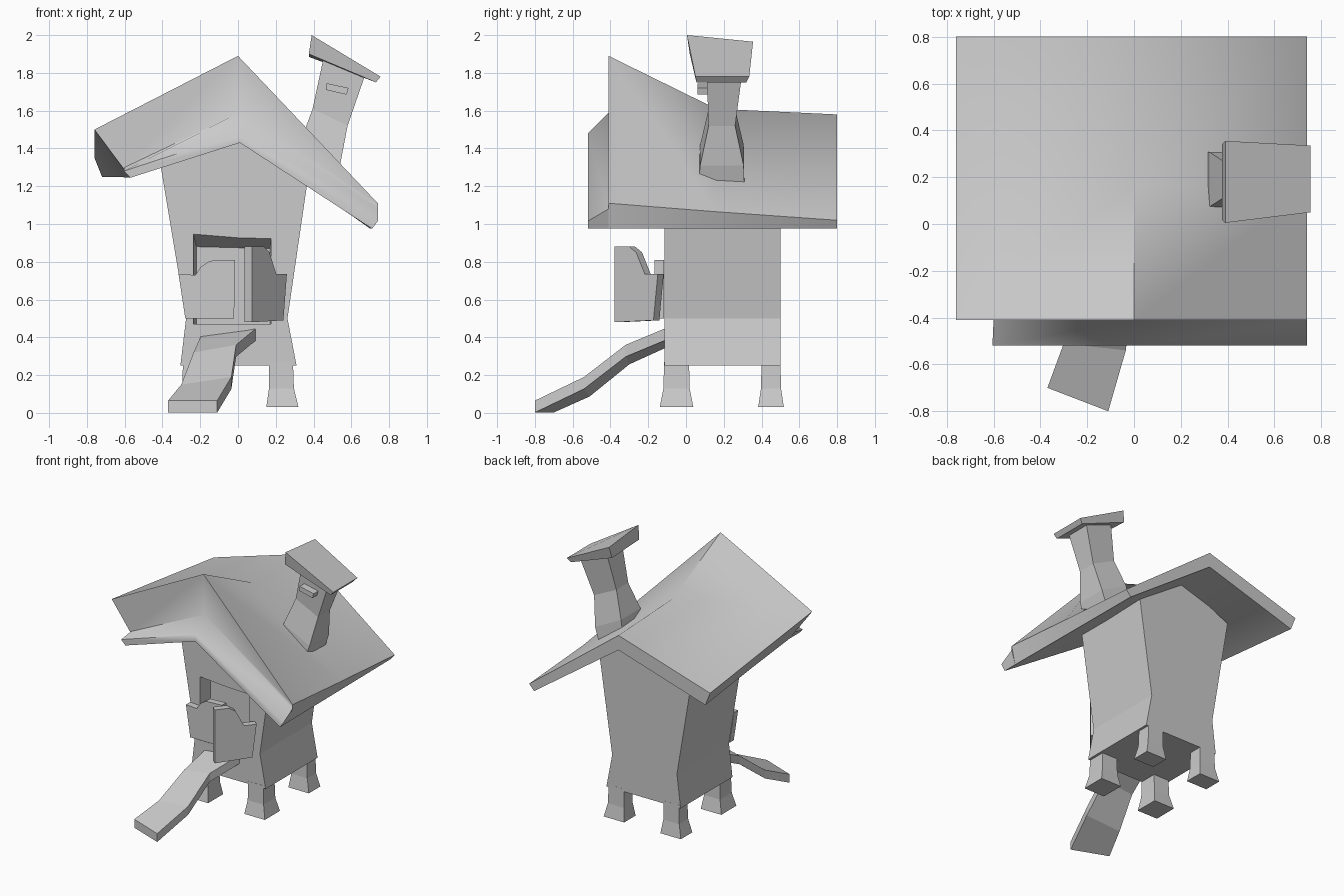
import bpy, bmesh, math
from mathutils import Vector

if "Cube" in bpy.data.objects:
    bpy.data.objects.remove(bpy.data.objects["Cube"])


def loft(name, sections):
    """Skin equal-length point loops into a closed solid."""
    bm = bmesh.new()
    rings = [[bm.verts.new(p) for p in s] for s in sections]
    n = len(rings[0])
    for a, b in zip(rings, rings[1:]):
        for i in range(n):
            j = (i + 1) % n
            bm.faces.new((a[i], a[j], b[j], b[i]))
    bm.faces.new(rings[0][::-1])
    bm.faces.new(rings[-1])
    bmesh.ops.remove_doubles(bm, verts=bm.verts, dist=0.0005)
    bmesh.ops.recalc_face_normals(bm, faces=bm.faces)
    me = bpy.data.meshes.new(name)
    bm.to_mesh(me)
    bm.free()
    ob = bpy.data.objects.new(name, me)
    bpy.context.collection.objects.link(ob)
    return ob


def at_y(y, profile):
    return [(x, y, z) for x, z in profile]


def slab(x0, x1, y0, y1, zl, zr):
    """Four-point section, left edge at height zl and right edge at zr."""
    return [(x0, y0, zl), (x1, y0, zr), (x1, y1, zr), (x0, y1, zl)]


# Body: flared gable profile with a narrow waist
gable = [(-0.305, 0.25), (0.31, 0.25), (0.262, 0.5), (0.37, 1.24),
         (0.0, 1.5), (-0.41, 1.31), (-0.275, 0.5)]
body = loft("body", [at_y(-0.115, gable), at_y(0.5, gable)])

# Doorway recess
cutter = loft("doorway_cutter", [
    at_y(-0.2, [(-0.25, 0.47), (0.18, 0.47), (0.18, 0.965), (-0.25, 1.0)]),
    at_y(-0.01, [(-0.22, 0.47), (0.17, 0.47), (0.17, 0.87), (-0.22, 0.88)])])
cutter.hide_render = True
mod = body.modifiers.new("doorway", "BOOLEAN")
mod.operation = "DIFFERENCE"
mod.solver = "EXACT"
mod.object = cutter
bpy.context.view_layer.objects.active = body
bpy.ops.object.modifier_apply(modifier=mod.name)
bpy.data.objects.remove(cutter)

# Roof: lip, raised front, sagging middle and back
lip_under = [(0.71, 0.975), (0.01, 1.43), (-0.57, 1.245)]
roof = loft("roof", [
    at_y(-0.52, [(-0.605, 1.28), (0.01, 1.48), (0.74, 1.015)] + lip_under),
    at_y(-0.41, [(-0.6, 1.3), (0.01, 1.59), (0.74, 1.08)] + lip_under),
    at_y(-0.41, [(-0.76, 1.5), (0.0, 1.89), (0.74, 1.11)] + lip_under),
    at_y(0.16, [(-0.76, 1.43), (0.0, 1.61), (0.74, 1.065),
                (0.705, 0.975), (0.0, 1.45), (-0.64, 1.25)]),
    at_y(0.8, [(-0.76, 1.35), (0.0, 1.58), (0.74, 1.02),
               (0.7, 0.975), (0.0, 1.47), (-0.72, 1.25)])])
bpy.context.view_layer.objects.active = roof
roof.select_set(True)
bpy.ops.object.shade_smooth_by_angle(angle=math.radians(58))
roof.select_set(False)

# Legs: slightly pinched posts
for side, sx in (("right", 1), ("left", -1)):
    for end, cy in (("front", -0.05), ("back", 0.45)):
        rings = []
        for z, h, cx in ((0.03, 0.085, 0.235), (0.13, 0.066, 0.23), (0.27, 0.063, 0.228)):
            hy = h * (1.05 if end == "front" else 0.8)
            rings.append(slab(sx * cx - h, sx * cx + h, cy - hy, cy + hy, z, z))
        loft(f"{end}_{side}_leg", rings)


# Doors: scalloped outline, u runs from the hinge to the free edge
def door(name, hinge, direction, width, outline, thick=0.05):
    d = Vector(direction).normalized()
    nrm = Vector((-d.y, d.x)) * (1 if d.x < 0 else -1) * thick
    if nrm.y > 0:
        nrm = -nrm
    faces = []
    for off in (Vector((0, 0)), nrm):
        faces.append([(hinge[0] + d.x * u * width + off.x,
                       hinge[1] + d.y * u * width + off.y, z) for u, z in outline])
    loft(name, faces)


door("left_door", (-0.315, -0.117), (1, 0), 0.30,
     [(0.12, 0.5), (0.98, 0.5), (1, 0.81), (0.55, 0.805), (0.4, 0.775), (0.3, 0.73), (0, 0.735)])
door("right_door", (0.22, -0.118), (-0.19, -0.235), 0.295,
     [(0.1, 0.49), (1, 0.48), (1, 0.88), (0.66, 0.88), (0.5, 0.85), (0.3, 0.735), (0, 0.735)])

# Ramp: bent plank, left and right top edges per station
ramp = [((-0.37, -0.70, 0.065), (-0.11, -0.80, 0.065)),
        ((-0.30, -0.51, 0.15), (-0.035, -0.54, 0.19)),
        ((-0.235, -0.30, 0.32), (-0.01, -0.32, 0.36)),
        ((-0.19, -0.08, 0.42), (0.11, -0.08, 0.46))]
drop = Vector((0, 0, 0.063))
loft("ramp", [[Vector(l), Vector(r), Vector(r) - drop, Vector(l) - drop] for l, r in ramp])

# Chimney: crooked stack, cap and one loose brick
loft("chimney", [slab(0.31, 0.50, 0.065, 0.31, 1.34, 1.19),
                 slab(0.325, 0.54, 0.075, 0.305, 1.42, 1.31),
                 slab(0.395, 0.58, 0.12, 0.26, 1.61, 1.52),
                 slab(0.455, 0.67, 0.11, 0.295, 1.89, 1.78)])
loft("chimney_cap", [
    [(0.375, 0.02, 1.90), (0.73, 0.055, 1.75), (0.73, 0.32, 1.75), (0.375, 0.34, 1.885)],
    [(0.39, 0.005, 2.0), (0.755, 0.05, 1.78), (0.755, 0.335, 1.78), (0.39, 0.355, 1.965)]])
loft("chimney_brick", [slab(0.465, 0.575, 0.06, 0.15, 1.71, 1.685),
                       slab(0.47, 0.585, 0.06, 0.15, 1.745, 1.72)])
